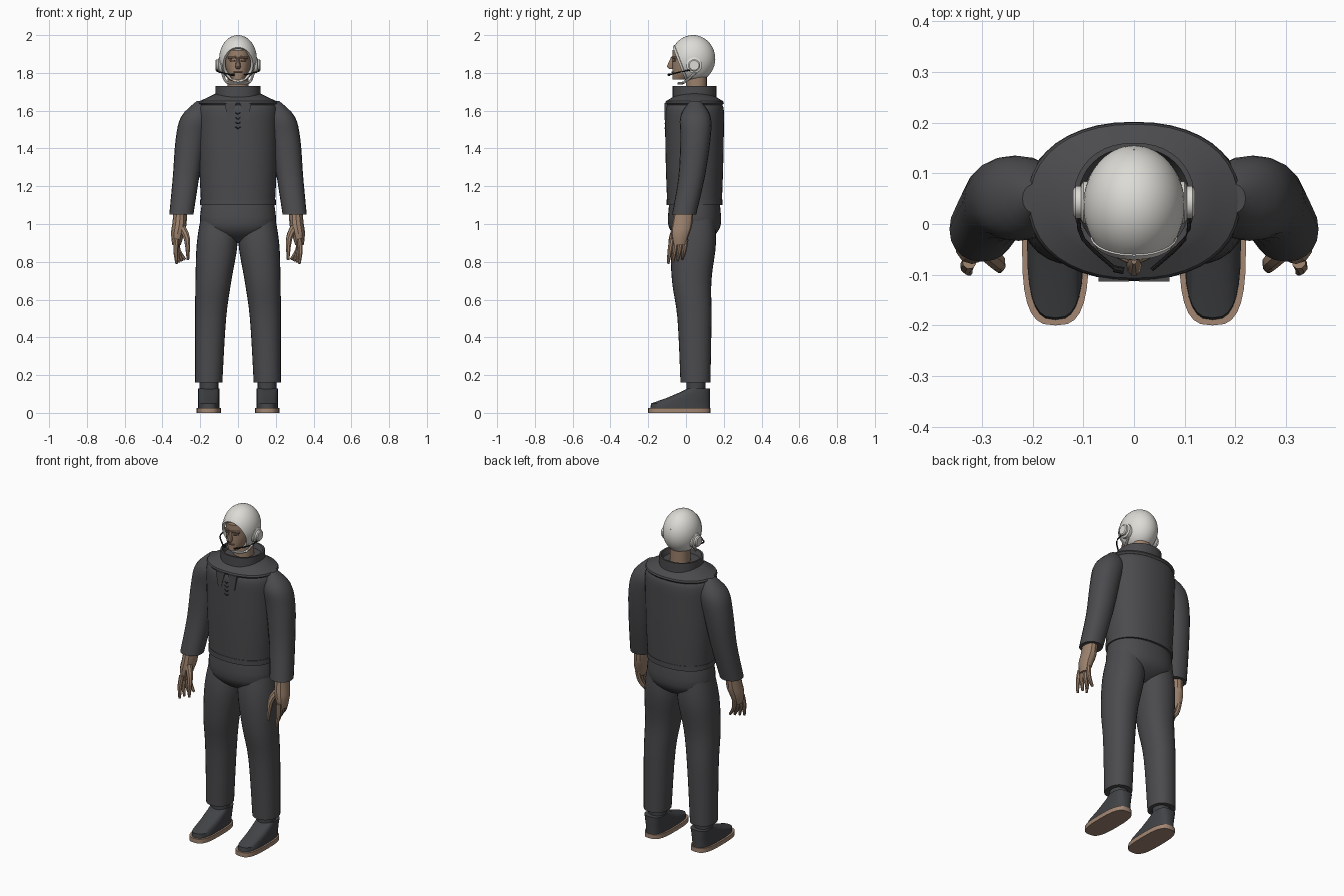
import bpy, bmesh, math
from mathutils import Vector, Matrix

default_cube = bpy.data.objects.get("Cube")
if default_cube:
    bpy.data.objects.remove(default_cube, do_unlink=True)


def material(name, red, green, blue):
    mat = bpy.data.materials.new(name)
    mat.use_nodes = True
    color = (red, green, blue, 1)
    mat.diffuse_color = color
    shader = next(node for node in mat.node_tree.nodes if node.type == 'BSDF_PRINCIPLED')
    shader.inputs["Base Color"].default_value = color
    return mat


CLOTH = material("charcoal cloth", .07, .07, .075)
SHOE = material("dark shoe", .055, .057, .062)
SKIN = material("skin", .33, .22, .15)
SHADED_SKIN = material("shaded skin", .2, .12, .08)
SOLE = material("tan sole", .36, .24, .17)
SHELL = material("off white", .72, .71, .67)
BLACK = material("black", .015, .015, .015)


def bridge(name, rings, mat, caps=True):
    """Join equal rings of points into one smooth shaded surface."""
    bm = bmesh.new()
    rows = [[bm.verts.new(point) for point in ring] for ring in rings]
    for lower, upper in zip(rows, rows[1:]):
        for i in range(len(lower)):
            bm.faces.new((lower[i - 1], lower[i], upper[i], upper[i - 1]))
    if caps:
        bm.faces.new(rows[0])
        bm.faces.new(rows[-1])
    bmesh.ops.recalc_face_normals(bm, faces=bm.faces)
    mesh = bpy.data.meshes.new(name)
    bm.to_mesh(mesh)
    bm.free()
    mesh.materials.append(mat)
    obj = bpy.data.objects.new(name, mesh)
    bpy.context.scene.collection.objects.link(obj)
    bpy.ops.object.select_all(action='DESELECT')
    obj.select_set(True)
    bpy.context.view_layer.objects.active = obj
    bpy.ops.object.shade_smooth_by_angle(angle=math.radians(35))


def smooth_path(keys, steps):
    """Run a smooth curve through the key tuples."""
    keys = [Vector(key) for key in keys]
    result = []
    for i in range(len(keys) - 1):
        a, b = keys[i], keys[i + 1]
        before, after = keys[max(i - 1, 0)], keys[min(i + 2, len(keys) - 1)]
        for step in range(steps):
            t = step / steps
            ease = t * t * (3 - 2 * t)
            slope_a, slope_b = (b - before) / 2, (after - a) / 2
            result.append(a + (b - a) * ease + slope_a * t * (1 - t) ** 2
                          - slope_b * t * t * (1 - t))
    return result + [keys[-1]]


def loft(name, sections, mat, side=1, sides=28, power=2.2, steps=1):
    """Stack rounded sections given as (z, x, y, half width, half depth)."""
    def rounded(value):
        return math.copysign(abs(value) ** (2 / power), value)

    angles = [math.tau * k / sides for k in range(sides)]
    bridge(name, [[(side * (x + width * rounded(math.cos(a))), y + depth * rounded(math.sin(a)), z)
                   for a in angles] for z, x, y, width, depth in smooth_path(sections, steps)], mat)


def limb(name, keys, mat, depth, **options):
    """Loft through (z, x, y, half width) with a fixed depth ratio."""
    loft(name, [(z, x, y, r, r * depth) for z, x, y, r in keys], mat, **options)


def torso(name, profile, depth=.74, **options):
    """Centred loft through (z, half width)."""
    limb(name, [(z, 0, .045, r) for z, r in profile], CLOTH, depth, sides=40, **options)


def tube(name, points, radii, mat, side=1, sides=8, steps=3):
    """Sweep a circle of changing radius along a smooth path."""
    path = smooth_path([(*point, radius) for point, radius in zip(points, radii)], steps)
    centres = [Vector((side * p[0], p[1], p[2])) for p in path]
    rings = []
    for i, centre in enumerate(centres):
        ahead = centres[min(i + 1, len(centres) - 1)] - centres[max(i - 1, 0)]
        across = ahead.cross(Vector((.3, 1, .2))).normalized()
        upward = ahead.normalized().cross(across)
        rings.append([centre + path[i][3] * (across * math.cos(a) + upward * math.sin(a))
                      for a in (math.tau * k / sides for k in range(sides))])
    bridge(name, rings, mat)


# Jacket with hem band, yoke and standing collar
torso("jacket", [(1.1, .195), (1.3, .205), (1.5, .21), (1.6, .21), (1.64, .19), (1.68, .13)], steps=3)
torso("hem_band", [(1.1, .2), (1.13, .2)])
torso("yoke", [(1.63, .2), (1.64, .21), (1.65, .205), (1.67, .16), (1.69, .12)])
torso("standing_collar", [(1.67, .12), (1.73, .12), (1.73, .11), (1.7, .1)], depth=.96)
torso("pelvis", [(1.12, .19), (1, .2), (.94, .15), (.9, .06)], depth=.7, steps=3)

for side, tag in ((1, "left_"), (-1, "right_")):
    # Trouser leg and sleeve
    limb(tag + "trouser_leg", [(1.07, .1, .05, .09), (.9, .11, .04, .108), (.7, .13, .03, .095),
                               (.5, .145, .045, .082), (.16, .155, .05, .072)],
         CLOTH, 1.1, side=side, steps=4)
    limb(tag + "sleeve", [(1.65, .19, .05, .03), (1.57, .22, .05, .08), (1.45, .25, .05, .08),
                          (1.25, .275, .03, .07), (1.05, .3, -.01, .064)],
         CLOTH, 1, side=side, sides=20, steps=4)

    # Shoe: sole, upper that slopes back to the ankle, and ankle
    limb(tag + "sole", [(z, .155, -.035, .066) for z in (0, .026)], SOLE, 2.5, side=side, power=3)
    heel = .128
    slope = ((.02, -.19), (.05, -.185), (.08, -.1), (.11, -.03), (.13, .01))
    loft(tag + "shoe", [(z, .155, (toe + heel) / 2, .056, (heel - toe) / 2) for z, toe in slope],
         SHOE, side=side, power=2.8)
    limb(tag + "ankle", [(z, .153, .052, .05) for z in (.1, .18)], SHOE, 1, side=side, sides=16)

    # Hand with four fingers and a thumb
    limb(tag + "hand", [(1.08, .305, -.01, .035), (1, .31, -.02, .038), (.95, .32, -.03, .035),
                        (.89, .325, -.035, .023)], SKIN, 1.4, side=side, sides=12, steps=2)
    for i in range(4):
        y, curl = -.075 + .025 * i, .015 * i
        tube(f"{tag}finger_{i + 1}", [(.325, y, .92), (.33 - curl / 3, y - .01, .86),
                                      (.325 - curl, y - .02, .79 + curl / 2)],
             (.014, .013, .007), SKIN, side)
    tube(tag + "thumb", [(.295, -.05, .98), (.27, -.075, .92), (.265, -.09, .81)],
         (.02, .017, .007), SKIN, side)

    # Collar flap
    flap = [(.01, 1.64), (.07, 1.64), (.055, 1.55), (.035, 1.55)]
    bridge(tag + "collar_flap", [[(side * x, y, z) for x, z in flap] for y in (-.09, -.113)], CLOTH)

    # Ear cup with raised pad, chin strap and microphone boom
    for part, radius, start, end in (("ear_cup", .042, .08, .105), ("ear_pad", .032, .1, .12)):
        tube(tag + part, [(x, .043, 1.84) for x in (start, end - .005, end)],
             (radius, radius, radius * .8), SHELL, side, sides=20, steps=1)
    tube(tag + "strap", [(.083, .05, 1.8), (.06, -.01, 1.75), (0, -.04, 1.745)],
         [.007] * 3, SHELL, side)
    tube(tag + "boom", [(.11, .02, 1.815), (.1, -.03, 1.805), (.035, -.09, 1.79)],
         [.004] * 3, BLACK, side)

    # Eye and brow
    tube(tag + "eye", [(.016, -.068, 1.865), (.042, -.057, 1.865)], [.005] * 2, SHADED_SKIN, side)
    tube(tag + "brow", [(.01, -.071, 1.882), (.05, -.052, 1.88)], [.007] * 2, SKIN, side)

    # Lacing below the collar
    for i in range(4):
        z = 1.59 - .025 * i
        tube(f"{tag}lace_{i + 1}", [(0, -.109, z - .01), (.013, -.108, z)], [.004] * 2, BLACK, side)

# Neck, head and facial features
limb("neck", [(z, 0, .055, .055) for z in (1.68, 1.82)], SKIN, 1)
face_front = -.072
limb("head", [(z, 0, face_front + r * 1.5, r) for z, r in
              ((1.765, .03), (1.8, .055), (1.85, .07), (1.92, .07))], SKIN, 1.5, steps=3)
limb("nose", [(1.885, 0, -.07, .006), (1.835, 0, -.08, .015), (1.82, 0, -.075, .01)],
     SKIN, 1.5, sides=10)
tube("mouth", [(x, face_front - .002 + abs(x) / 4, 1.803) for x in (-.024, 0, .024)],
     [.004] * 3, SHADED_SKIN)
tube("microphone", [(-.04, -.088, 1.79), (-.02, -.092, 1.79)], [.007] * 2, BLACK)

# Helmet: egg shell opened around a forward tilted axis, with a raised rim
tilt = Matrix.Rotation(math.radians(22), 3, 'X')
opening = math.radians(50)
rim_end = opening + .12


def shell_ring(theta, scale):
    ring = []
    for k in range(40):
        phi = math.tau * k / 40
        out = tilt @ Vector((math.sin(theta) * math.cos(phi), -math.cos(theta),
                             math.sin(theta) * math.sin(phi))) * scale
        ring.append((out.x * .1, .037 + out.y * .118, 1.875 + out.z * .125))
    return ring


rim = [(opening, .88), (opening, 1.03), (rim_end, 1.03)]
dome = [(rim_end + (3.13 - rim_end) * i / 16, 1) for i in range(17)]
bridge("helmet", [shell_ring(theta, scale) for theta, scale in rim + dome], SHELL, caps=False)
